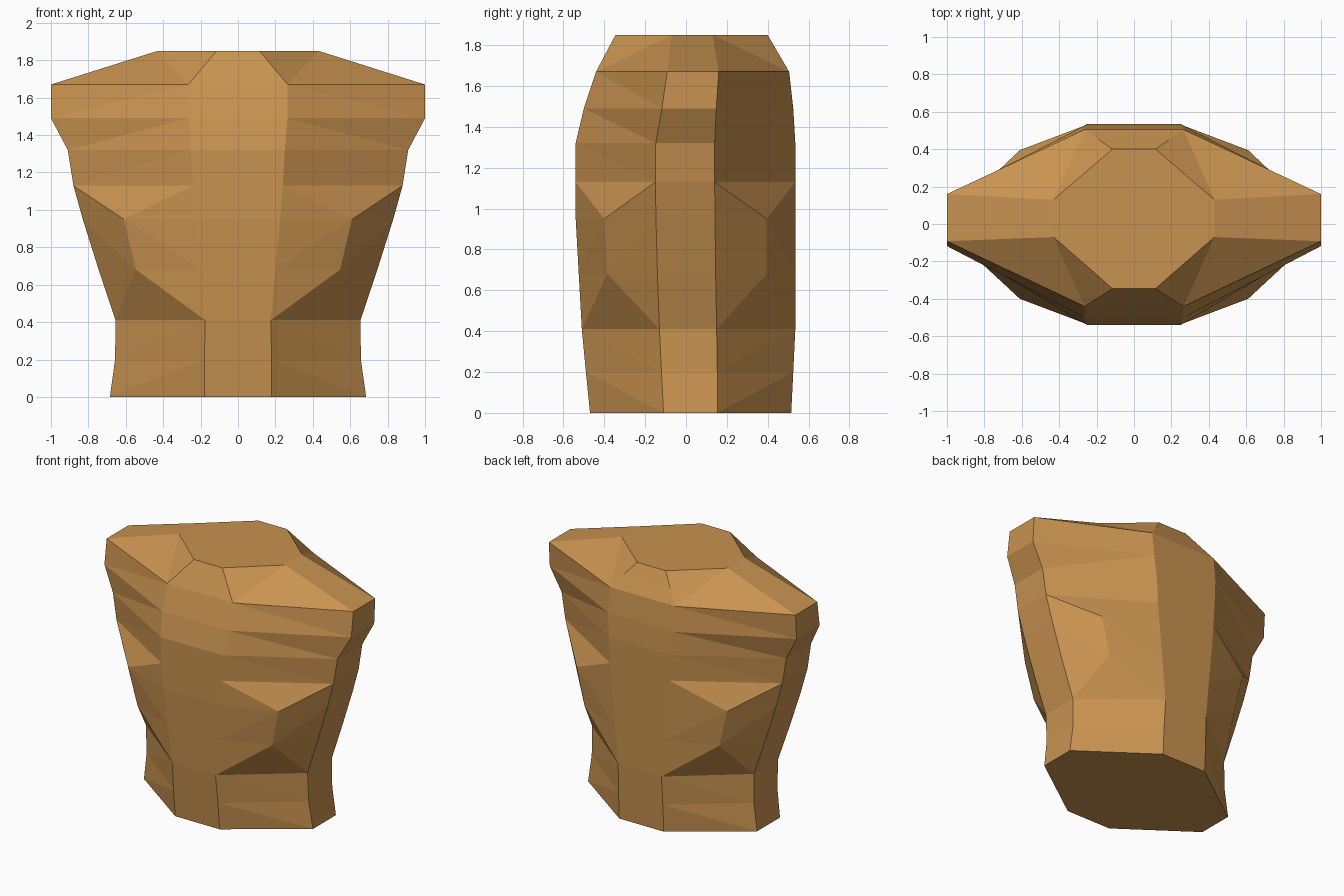
import bpy, bmesh

if "Cube" in bpy.data.objects:
    bpy.data.objects.remove(bpy.data.objects["Cube"])

# Torso cross-sections:
# z, chest half width, chest front y, chest back y, flank half width, flank front y, flank back y
RINGS = [
    (0.00, 0.180, -0.470, 0.515, 0.685, -0.110, 0.155),
    (0.20, 0.180, -0.490, 0.525, 0.657, -0.120, 0.153),
    (0.41, 0.175, -0.510, 0.535, 0.655, -0.130, 0.150),
    (0.68, 0.200, -0.525, 0.535, 0.745, -0.140, 0.145),
    (0.95, 0.225, -0.540, 0.535, 0.830, -0.147, 0.142),
    (1.13, 0.240, -0.540, 0.535, 0.880, -0.150, 0.140),
    (1.32, 0.250, -0.540, 0.535, 0.910, -0.148, 0.140),
    (1.49, 0.265, -0.500, 0.525, 1.000, -0.118, 0.148),
    (1.67, 0.265, -0.440, 0.505, 1.000, -0.092, 0.160),
    (1.85, 0.115, -0.345, 0.400, 0.430, -0.070, 0.130),
]
RIB_LOW, RIB_HIGH, SHOULDER, NECK = 3, 4, 8, 9

bm = bmesh.new()
inner, outer, rib, collar = {}, {}, {}, {}
for sx in (-1, 1):
    for s in (0, 1):                      # 0 = front, 1 = back
        for i, (z, xi, yf, yb, xo, of, ob) in enumerate(RINGS):
            inner[i, sx, s] = bm.verts.new((sx * xi, (yf, yb)[s], z))
            outer[i, sx, s] = bm.verts.new((sx * xo, (of, ob)[s], z))
        # rib bulges and collar points
        rib[RIB_LOW, sx, s] = bm.verts.new((sx * 0.545, (-0.385, 0.395)[s], 0.68))
        rib[RIB_HIGH, sx, s] = bm.verts.new((sx * 0.61, (-0.40, 0.395)[s], 0.95))
        collar[sx, s] = bm.verts.new((sx * 0.19, (-0.393, 0.452)[s], 1.76))


def face(*verts):
    bm.faces.new(verts)


for sx in (-1, 1):
    for s in (0, 1):
        for i in range(NECK):
            a, b = inner[i, sx, s], inner[i + 1, sx, s]
            c, d = outer[i, sx, s], outer[i + 1, sx, s]
            if i == SHOULDER:             # slope up to the neck
                m = collar[sx, s]
                face(a, c, d)
                face(a, d, m)
                face(m, d, b)
            elif i == RIB_LOW - 1:        # waist to lower rib
                m = rib[RIB_LOW, sx, s]
                face(a, c, m)
                face(a, m, b)
                face(c, d, m)
            elif i == RIB_LOW:            # rib bulge
                m, n = rib[RIB_LOW, sx, s], rib[RIB_HIGH, sx, s]
                face(a, m, n)
                face(a, n, b)
                face(m, c, d)
                face(m, d, n)
            elif i == RIB_HIGH:           # upper rib to chest
                m = rib[RIB_HIGH, sx, s]
                face(b, m, d)
                face(a, m, b)
                face(m, c, d)
            else:
                face(a, c, b)
                face(c, d, b)
    # flank strip
    for i in range(NECK):
        face(outer[i, sx, 0], outer[i, sx, 1], outer[i + 1, sx, 1], outer[i + 1, sx, 0])

# flat chest and back strips
for s in (0, 1):
    for i in range(SHOULDER):
        face(inner[i, -1, s], inner[i, 1, s], inner[i + 1, 1, s], inner[i + 1, -1, s])
    face(inner[SHOULDER, -1, s], inner[SHOULDER, 1, s], collar[1, s], collar[-1, s])
    face(collar[-1, s], collar[1, s], inner[NECK, 1, s], inner[NECK, -1, s])

# bottom and neck caps
for i in (0, NECK):
    face(inner[i, -1, 0], inner[i, 1, 0], outer[i, 1, 0], outer[i, 1, 1],
         inner[i, 1, 1], inner[i, -1, 1], outer[i, -1, 1], outer[i, -1, 0])

bmesh.ops.recalc_face_normals(bm, faces=bm.faces)
mesh = bpy.data.meshes.new("torso")
bm.to_mesh(mesh)
bm.free()

tan = bpy.data.materials.new("tan")
tan.diffuse_color = (0.58, 0.29, 0.08, 1)
tan.use_nodes = True
tan.node_tree.nodes["Principled BSDF"].inputs["Base Color"].default_value = tan.diffuse_color
mesh.materials.append(tan)
torso = bpy.data.objects.new("torso", mesh)
bpy.context.collection.objects.link(torso)
